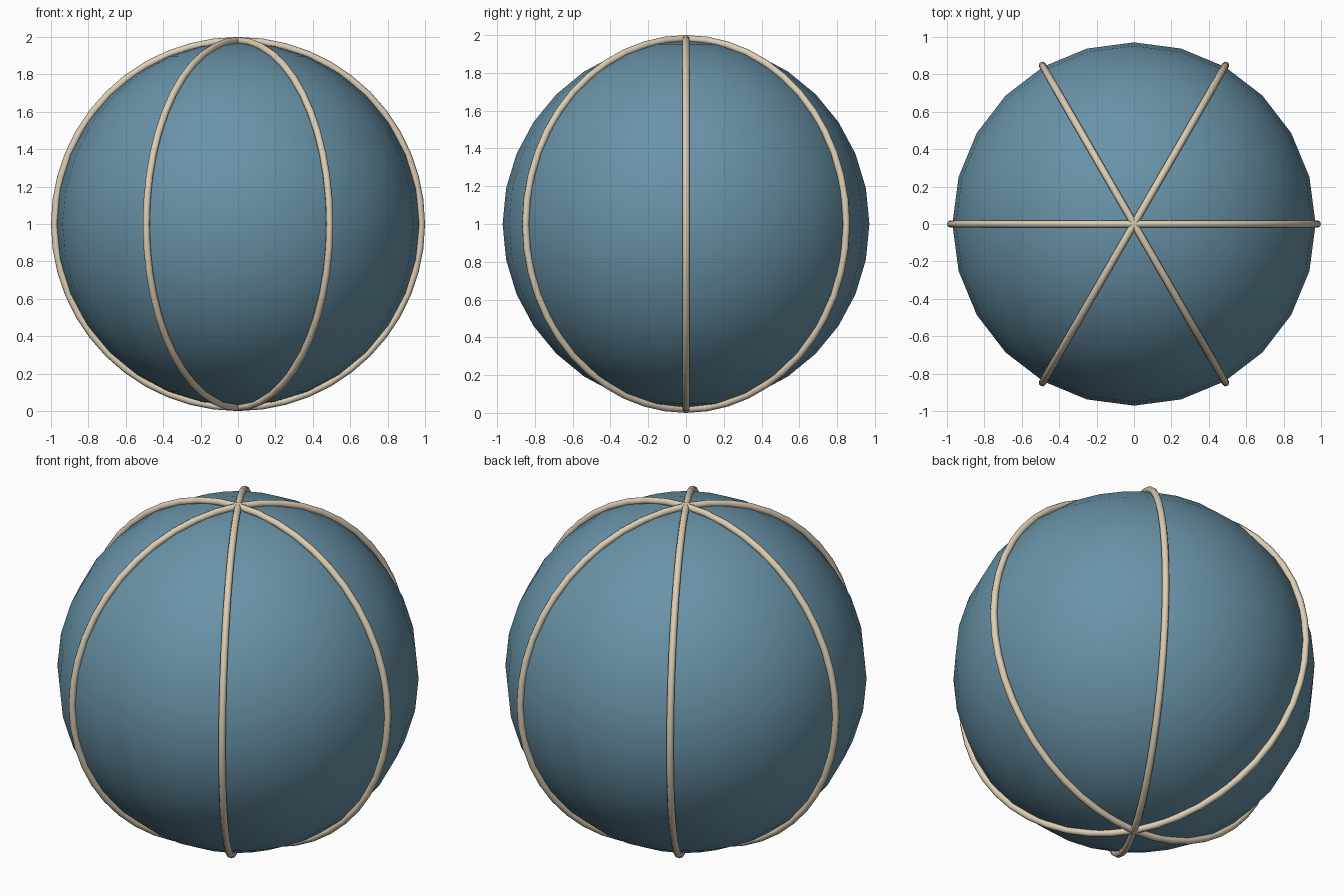
import bpy
import math

if "Cube" in bpy.data.objects:
    bpy.data.objects.remove(bpy.data.objects["Cube"], do_unlink=True)

CENTRE = (0, 0, 1)


def make_material(name, colour):
    mat = bpy.data.materials.new(name)
    mat.use_nodes = True
    mat.diffuse_color = colour
    mat.node_tree.nodes["Principled BSDF"].inputs["Base Color"].default_value = colour
    return mat


def finish(name, mat):
    obj = bpy.context.object
    obj.name = name
    obj.data.materials.append(mat)
    bpy.ops.object.shade_smooth()
    return obj


blue = make_material("dusty blue", (0.14, 0.29, 0.39, 1))
cream = make_material("warm cream", (0.72, 0.62, 0.46, 1))

# Ball body
bpy.ops.mesh.primitive_uv_sphere_add(segments=24, ring_count=16, radius=0.971, location=CENTRE)
finish("ball", blue)

# Three upright hoops crossing at the poles
for i in range(3):
    bpy.ops.mesh.primitive_torus_add(
        major_segments=48, minor_segments=8, major_radius=0.9805, minor_radius=0.0195,
        location=CENTRE, rotation=(math.pi / 2, 0, i * math.pi / 3))
    finish(f"seam_hoop_{i + 1}", cream)
